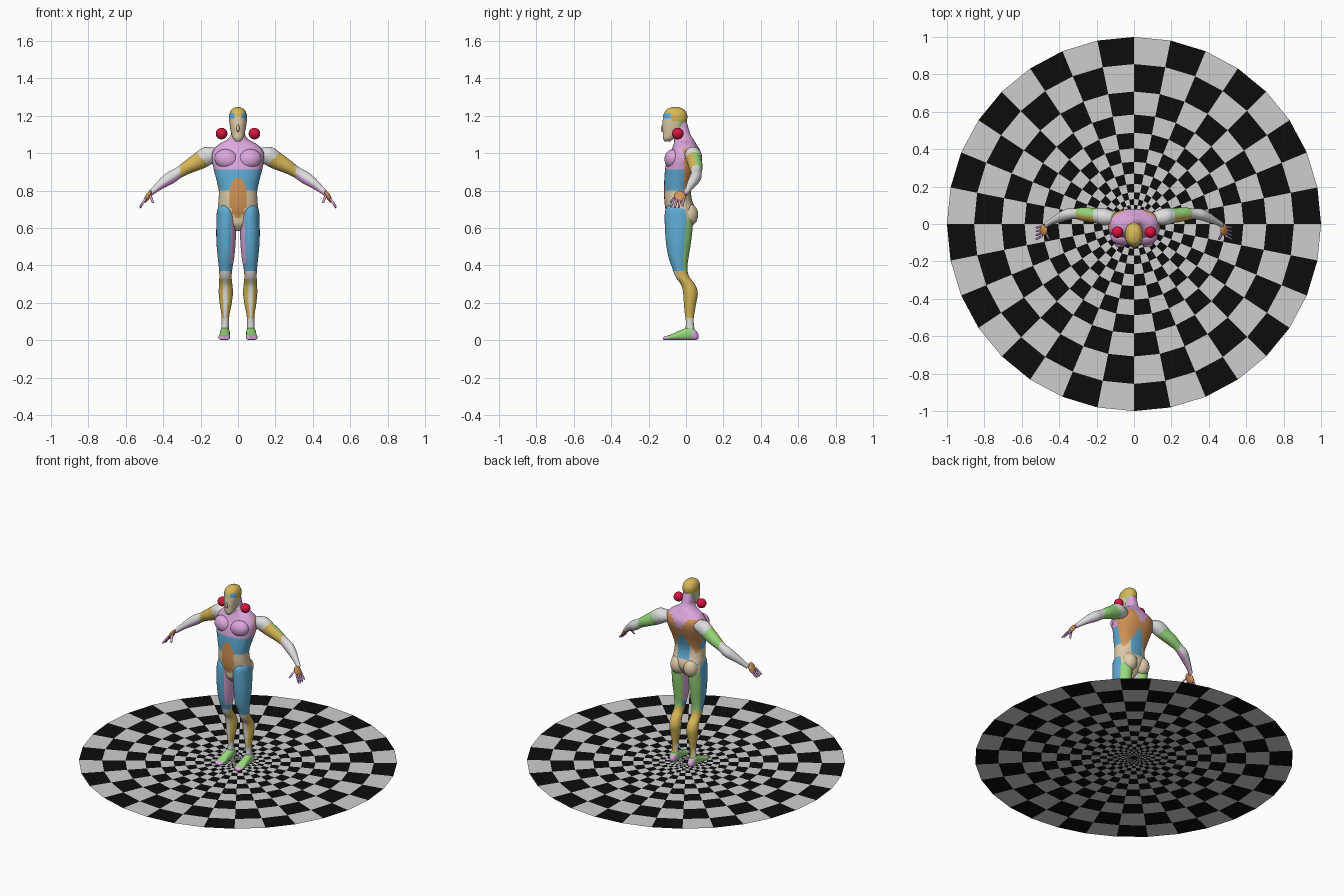
import bpy, bmesh, math
from mathutils import Vector, Matrix, Euler

if "Cube" in bpy.data.objects:
    bpy.data.objects.remove(bpy.data.objects["Cube"])


def lin(v):
    v /= 255
    return v / 12.92 if v < 0.04 else ((v + 0.055) / 1.055) ** 2.4


COLOURS = dict(black=(12, 12, 12), disc_grey=(206, 206, 206), yellow=(216, 184, 88), blue=(96, 174, 214),
               pink=(222, 168, 222), green=(152, 216, 124), white=(222, 222, 222), orange=(212, 148, 86),
               tan=(224, 204, 170), red=(216, 20, 62))
MATS, INDEX = [], {}
for n, c in COLOURS.items():
    m = bpy.data.materials.new(n)
    m.diffuse_color = (*[lin(v) for v in c], 1)
    m.use_nodes = True
    m.node_tree.nodes["Principled BSDF"].inputs["Base Color"].default_value = m.diffuse_color
    INDEX[n] = len(MATS)
    MATS.append(m)


def finish(bm, name, smooth=True):
    me = bpy.data.meshes.new(name)
    bm.to_mesh(me)
    bm.free()
    for m in MATS:
        me.materials.append(m)
    for p in me.polygons:
        p.use_smooth = smooth
    ob = bpy.data.objects.new(name, me)
    bpy.context.collection.objects.link(ob)
    return ob


def spline(pts, steps):
    """Catmull-Rom through tuples of numbers."""
    out = []
    q = [pts[0]] + list(pts) + [pts[-1]]
    for i in range(1, len(q) - 2):
        for k in range(steps):
            t = k / steps
            out.append([0.5 * (2 * b + (c - a) * t + (2 * a - 5 * b + 4 * c - d) * t * t
                               + (3 * b - a - 3 * c + d) * t ** 3)
                        for a, b, c, d in zip(q[i - 1], q[i], q[i + 1], q[i + 2])])
    return out + [list(pts[-1])]


def loft(name, rings, u, v, rule, power=2.0, side=1, steps=7, n=48):
    """Skin over rings (x, y, z, ru, rv); rule(centre, angle) gives the colour."""
    bm = bmesh.new()
    u, v = Vector(u), Vector(v)
    rows, e = [], 2 / power
    for x, y, z, ru, rv in spline(rings, steps):
        row = []
        for k in range(n):
            a = math.tau * k / n
            c, s = math.cos(a), math.sin(a)
            p = (Vector((x, y, z)) + u * ru * math.copysign(abs(c) ** e, c)
                 + v * rv * math.copysign(abs(s) ** e, s))
            row.append(bm.verts.new(p))
        rows.append(row)
    for r0, r1 in zip(rows, rows[1:]):
        for k in range(n):
            j = (k + 1) % n
            f = bm.faces.new((r0[k], r0[j], r1[j], r1[k]))
            f.material_index = INDEX[rule(f.calc_center_median(), 360 * (k + 0.5) / n)]
    for row in (rows[0], rows[-1]):
        f = bm.faces.new(row)
        f.material_index = INDEX[rule(f.calc_center_median(), 270)]
    for w in bm.verts:
        w.co.x *= side
    bmesh.ops.recalc_face_normals(bm, faces=bm.faces)
    return finish(bm, name)


def ellipsoid(name, loc, radii, colour, side=1, rot=(0, 0, 0)):
    bm = bmesh.new()
    bmesh.ops.create_uvsphere(bm, u_segments=32, v_segments=20, radius=1)
    M = Matrix.Translation(loc) @ Euler(rot).to_matrix().to_4x4() @ Matrix.Diagonal((*radii, 1))
    bm.transform(M)
    for w in bm.verts:
        w.co.x *= side
    for f in bm.faces:
        f.material_index = INDEX[colour]
    bmesh.ops.recalc_face_normals(bm, faces=bm.faces)
    return finish(bm, name)


X, Y, Z = (1, 0, 0), (0, 1, 0), (0, 0, 1)

# Checkered disc: 32 sectors, rings shrinking towards the middle
radii = [1, .855, .708, .585, .488, .405, .333, .27, .215, .17, .133, .103, .079, .06, .045, .033, .023]
bm = bmesh.new()
grid = [[bm.verts.new((r * math.cos(math.tau * k / 32), r * math.sin(math.tau * k / 32), 0))
         for k in range(32)] for r in radii]
for i in range(len(radii) - 1):
    for k in range(32):
        j = (k + 1) % 32
        f = bm.faces.new((grid[i][k], grid[i][j], grid[i + 1][j], grid[i + 1][k]))
        f.material_index = INDEX["black" if (i + k) % 2 == 0 else "disc_grey"]
bm.faces.new(grid[-1]).material_index = INDEX["black"]
finish(bm, "checkered_disc", False)


# Torso and neck
def torso_rule(p, a):
    x, y, z = abs(p.x), p.y, p.z
    if z > 1.085:
        return "pink" if y > -.03 else "white"
    if y < -.01:
        if (x / .047) ** 2 + ((z - .765) / .11) ** 2 < 1:
            return "orange"
        return "pink" if z > .915 else "blue" if z > .80 else "tan"
    if z > 1.025 or x < (z - .94) * .7:
        return "pink"
    if z > .78 and x > (.92 - z) * .55:
        return "orange"
    return "blue" if z > .73 and x < .05 else "tan"


loft("torso", [(0, -.045, .585, .015, .025), (0, -.04, .62, .055, .055), (0, -.027, .66, .098, .073),
               (0, -.03, .70, .107, .08), (0, -.042, .75, .104, .074), (0, -.045, .80, .103, .072),
               (0, -.037, .86, .116, .079), (0, -.023, .92, .131, .088), (0, -.01, .97, .14, .09),
               (0, -.002, 1.01, .135, .08), (0, -.005, 1.045, .105, .062), (0, -.01, 1.07, .062, .053),
               (0, -.02, 1.095, .04, .046), (0, -.027, 1.125, .036, .043), (0, -.035, 1.17, .035, .038)],
     X, Y, torso_rule, 2.3)


# Head
def head_rule(p, a):
    if p.y < -.08 and 1.185 < p.z < 1.212 and abs(p.x) > .018:
        return "blue"
    if p.z > 1.2 or (p.y > -.08 and p.z > 1.17):
        return "yellow"
    return "green" if p.y > -.035 and p.z > 1.12 else "tan"


loft("head", [(0, -.1, 1.062, .012, .014), (0, -.093, 1.08, .028, .03), (0, -.078, 1.11, .037, .046),
              (0, -.067, 1.14, .043, .06), (0, -.059, 1.18, .048, .065), (0, -.057, 1.21, .046, .062),
              (0, -.057, 1.235, .033, .045), (0, -.057, 1.247, .01, .015)], X, Y, head_rule, 2.15)
ellipsoid("nose", (0, -.122, 1.135), (.008, .012, .022), "tan", rot=(-.2, 0, 0))


# Colour rules for the limbs
def leg_rule(p, a):
    z = p.z
    if z > .37:
        if 30 < a < 145:
            return "tan" if z > .655 else "green"
        return "pink" if 145 <= a < 237 and z > .41 else "blue"
    if z > .325:
        return "white" if 215 < a < 325 else "yellow"
    if z > .12:
        return "white" if 258 < a < 290 else "yellow"
    return "yellow" if 50 < a < 130 and z > .07 else "white"


def foot_rule(p, a):
    if p.y < -.1 or p.z < .01 or (p.y > .03 and p.z < .05):
        return "pink"
    return "green"


def arm_rule(p, a):
    if p.x < .19 + .03 * math.sin(math.radians(a)):
        return "white"
    if p.x < .31:
        return "yellow" if 95 < a < 265 else "green"
    return "pink" if 195 < a < 310 else "white"


for side, tag in ((1, "left"), (-1, "right")):
    # Legs and feet
    loft("leg_" + tag, [(.066, -.04, .735, .025, .045), (.064, -.041, .70, .046, .068),
                        (.062, -.038, .65, .053, .076), (.064, -.04, .54, .052, .069),
                        (.064, -.04, .45, .045, .055), (.066, -.033, .385, .036, .04),
                        (.067, -.019, .34, .033, .037), (.066, .012, .295, .036, .038),
                        (.065, .024, .25, .038, .039), (.066, .021, .19, .031, .032),
                        (.067, .019, .14, .022, .025), (.068, .02, .1, .019, .021),
                        (.07, .022, .045, .021, .025)], X, Y, leg_rule, side=side)
    loft("foot_" + tag, [(.07, .066, .02, .01, .012), (.07, .05, .028, .022, .027),
                         (.07, .02, .036, .026, .035), (.071, -.03, .027, .027, .026),
                         (.073, -.08, .016, .031, .015), (.074, -.11, .011, .027, .0105),
                         (.073, -.123, .009, .014, .006)], X, Z, foot_rule, 2.4, side)
    ellipsoid("glute_" + tag, (.05, .012, .67), (.05, .053, .062), "tan", side)
    ellipsoid("chest_muscle_" + tag, (.06, -.068, .967), (.066, .047, .054), "pink", side, (0, -.25, 0))
    # Arms
    loft("arm_" + tag, [(.105, .033, 1.0, .03, .035), (.155, .038, .99, .045, .05),
                        (.21, .045, .957, .04, .046), (.265, .052, .927, .037, .037),
                        (.315, .055, .897, .028, .03), (.36, .05, .869, .031, .033),
                        (.40, .034, .842, .027, .027), (.44, .014, .81, .018, .019),
                        (.472, -.006, .782, .016, .014)], Y, (.55, 0, .83), arm_rule, side=side)
    # Hands
    ellipsoid("palm_" + tag, (.483, -.032, .768), (.013, .03, .036), "orange", side, (.25, -.5, 0))
    for i in range(4):
        y = -.063 + .017 * i
        drop = (.004, 0, .001, .008)[i]
        loft(f"finger_{i}_{tag}", [(.492, y, .758, .006, .006), (.508, y * 1.1 - .003, .735, .006, .006),
                                   (.521, y * 1.2 - .004, .711 + drop, .005, .005),
                                   (.523, y * 1.2 - .004, .707 + drop, .002, .002)],
             Y, (.83, 0, .55), lambda p, a: "pink", side=side, steps=4, n=12)
    loft("thumb_" + tag, [(.474, -.04, .778, .009, .009), (.464, -.064, .76, .0075, .0075),
                          (.456, -.08, .738, .006, .006), (.455, -.083, .733, .002, .002)],
         Y, X, lambda p, a: "pink", side=side, steps=4, n=12)
    # Red balls beside the head
    ellipsoid("ball_" + tag, (.088, -.044, 1.105), (.031, .031, .031), "red", side)
